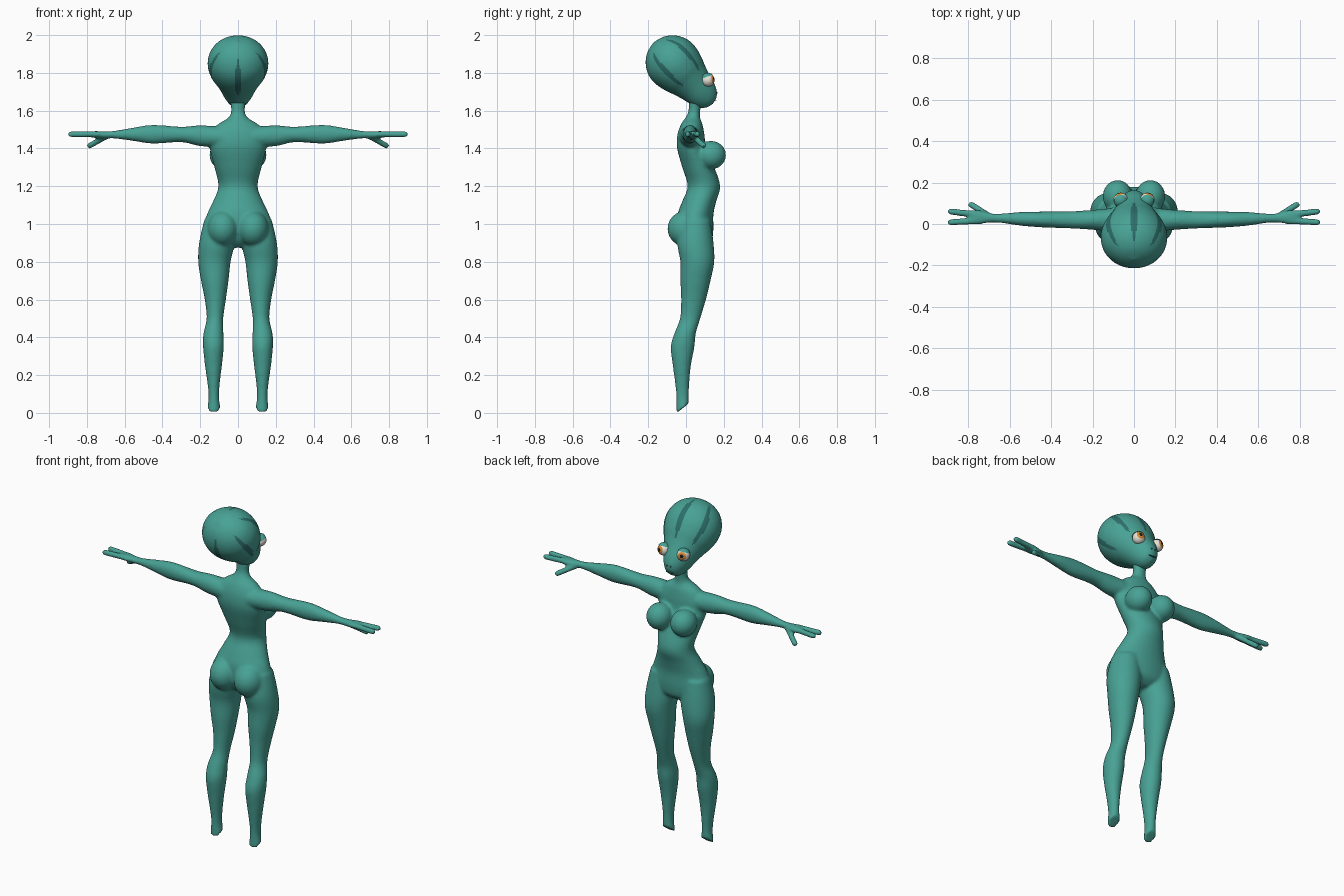
import bpy, bmesh, math
from mathutils import Vector as V, Matrix

old = bpy.data.objects.get("Cube")
if old:
    bpy.data.objects.remove(old)


def material(name, rgb):
    m = bpy.data.materials.new(name)
    m.use_nodes = True
    m.diffuse_color = (*rgb, 1)
    m.node_tree.nodes["Principled BSDF"].inputs["Base Color"].default_value = (*rgb, 1)
    return m


teal = material("teal skin", (0.065, 0.36, 0.30))
dark = material("dark teal", (0.026, 0.16, 0.145))
white = material("eye white", (0.8, 0.77, 0.7))
orange = material("orange iris", (0.7, 0.25, 0.03))
black = material("black pupil", (0.01, 0.01, 0.012))


def finish(bm, name, mats):
    bmesh.ops.recalc_face_normals(bm, faces=bm.faces)
    me = bpy.data.meshes.new(name)
    bm.to_mesh(me)
    bm.free()
    for m in mats:
        me.materials.append(m)
    for p in me.polygons:
        p.use_smooth = True
    ob = bpy.data.objects.new(name, me)
    bpy.context.collection.objects.link(ob)
    return ob


def loft(bm, stations, n=24, sub=4):
    """Skin smooth rings through stations of (centre, u axis, v axis)."""
    rings = []
    last = len(stations) - 1
    for i in range(last):
        p = [stations[max(0, min(last, i + k))] for k in (-1, 0, 1, 2)]
        for j in range(sub + (i == last - 1)):
            t = j / sub
            w = (-t + 2 * t**2 - t**3, 2 - 5 * t**2 + 3 * t**3,
                 t + 4 * t**2 - 3 * t**3, t**3 - t**2)
            c, u, v = (sum((p[k][a] * w[k] / 2 for k in range(4)), V()) for a in range(3))
            rings.append([bm.verts.new(c + u * math.cos(2 * math.pi * q / n)
                                       + v * math.sin(2 * math.pi * q / n)) for q in range(n)])
    faces = []
    for r, (a, b) in enumerate(zip(rings, rings[1:])):
        for q in range(n):
            k = (q + 1) % n
            faces.append((bm.faces.new((a[q], a[k], b[k], b[q])), r, q))
    bm.faces.new(rings[0])
    bm.faces.new(rings[-1])
    return faces


def ball(bm, centre, size):
    mat = Matrix.Translation(centre) @ Matrix.Diagonal((*size, 1))
    return bmesh.ops.create_uvsphere(bm, u_segments=32, v_segments=20, radius=1, matrix=mat)


def capsule(bm, a, b, r):
    a, b = V(a), V(b)
    d = (b - a).normalized()
    u = d.cross(V((0, 0, 1))).normalized()
    v = d.cross(u)
    loft(bm, [(a, u * r, v * r), (b, u * r, v * r)], n=16)
    for end in (a, b):
        ball(bm, end, (r, r, r))


# Torso and neck: z, y, half depth, half width
TORSO = [(1.67, .05, .035, .045), (1.63, .047, .032, .039), (1.59, .043, .032, .037),
         (1.56, .035, .04, .055), (1.525, .03, .058, .11), (1.47, .026, .072, .15),
         (1.40, .03, .077, .15), (1.30, .065, .085, .125), (1.20, .095, .086, .104),
         (1.12, .07, .09, .132), (1.05, .05, .095, .165), (.97, .05, .095, .187),
         (.91, .055, .08, .16), (.875, .055, .04, .07)]
# Leg: z, x, y, half width, half depth
LEG = [(1.02, .1, .05, .08, .08), (.9, .112, .05, .094, .096), (.8, .125, .06, .086, .09),
       (.7, .123, .05, .073, .08), (.6, .12, .04, .056, .066), (.5, .122, .022, .044, .054),
       (.42, .13, -.005, .053, .057), (.35, .13, -.018, .055, .063),
       (.25, .13, -.022, .045, .048), (.15, .129, -.02, .032, .037),
       (.08, .128, -.018, .028, .033)]
# Arm: x, y, z, half depth, half height
ARM = [(.08, .02, 1.46, .06, .055), (.2, .02, 1.467, .048, .055), (.3, .02, 1.474, .042, .041),
       (.45, .022, 1.475, .038, .05), (.55, .025, 1.475, .033, .036),
       (.65, .028, 1.473, .022, .021), (.7, .03, 1.472, .024, .019),
       (.76, .033, 1.474, .037, .018), (.795, .034, 1.475, .026, .012)]

body = bmesh.new()
loft(body, [(V((0, y, z)), V((w, 0, 0)), V((0, d, 0))) for z, y, d, w in TORSO], n=32)
for s in (1, -1):
    leg = [(V((s * x, y, z)), V((w, 0, 0)), V((0, d, 0))) for z, x, y, w, d in LEG]
    # slanted stump at the ankle
    leg.append((V((s * .128, -.018, .024)), V((.036, 0, 0)), V((0, .033, .026))))
    loft(body, leg)
    loft(body, [(V((s * x, y, z)), V((0, d, 0)), V((0, 0, h))) for x, y, z, d, h in ARM])
    # two fingers and a thumb
    capsule(body, (s * .75, .016, 1.475), (s * .885, .008, 1.475), .016)
    capsule(body, (s * .74, .045, 1.475), (s * .885, .06, 1.475), .016)
    capsule(body, (s * .69, .033, 1.467), (s * .785, .093, 1.415), .016)
    # chest and seat
    ball(body, (s * .079, .133, 1.365), (.072, .079, .075))
    ball(body, (s * .08, .0, .975), (.083, .098, .095))
figure = finish(body, "body", [teal])
mod = figure.modifiers.new("blend", "REMESH")
mod.mode = "VOXEL"
mod.voxel_size = .008
mod.use_smooth_shade = True
mod = figure.modifiers.new("soften", "SMOOTH")
mod.factor = .5
mod.iterations = 7

# Head: egg along a tilted axis; distance, half depth, half width
HEAD = [(-.147, .004, .004), (-.132, .06, .068), (-.095, .108, .122), (-.04, .139, .153),
        (.02, .144, .16), (.08, .131, .145), (.13, .112, .119), (.18, .096, .096),
        (.23, .083, .076), (.27, .064, .055), (.295, .037, .033), (.305, .004, .004)]
axis, up = V((0, .69, -.72)), V((0, .72, .69))
skull = V((0, -.07, 1.855))
N, SUB = 120, 5
bm = bmesh.new()
faces = loft(bm, [(skull + axis * t, up * d, V((w, 0, 0))) for t, d, w in HEAD], N, SUB)
first, final = 2 * SUB - 2, 6 * SUB
for f, r, q in faces:
    if first <= r < final:
        width = 6 * math.sin(math.pi * (r - first + 1) / (final - first + 1)) ** .5
        angle = (q + .5) * 360 / N
        for stripe in (0, 50, 115, 180, 245, 310):
            if abs((angle - stripe + 180) % 360 - 180) < width:
                f.material_index = 1
finish(bm, "striped_head", [teal, dark])

# Eyes with painted iris and pupil, and lids
for s, side in ((1, "left"), (-1, "right")):
    centre = V((s * .064, .116, 1.762))
    gaze = V((s * .3, .92, .15)).normalized()
    bm = bmesh.new()
    bmesh.ops.create_uvsphere(bm, u_segments=48, v_segments=32, radius=.035)
    turn = V((0, 0, 1)).rotation_difference(gaze).to_matrix().to_4x4()
    bmesh.ops.transform(bm, matrix=turn, verts=bm.verts)
    for f in bm.faces:
        c = f.calc_center_median().normalized().dot(gaze)
        f.material_index = 2 if c > .95 else 1 if c > .8 else 0
    bmesh.ops.translate(bm, vec=centre, verts=bm.verts)
    finish(bm, side + "_eye", [white, orange, black])

    bm = bmesh.new()
    bmesh.ops.create_uvsphere(bm, u_segments=48, v_segments=32, radius=.038)
    lid = V((0, -.35, .93)).normalized()
    bmesh.ops.transform(bm, matrix=V((0, 0, 1)).rotation_difference(lid).to_matrix().to_4x4(),
                        verts=bm.verts)
    gone = [f for f in bm.faces if f.calc_center_median().normalized().dot(lid) < .5]
    bmesh.ops.delete(bm, geom=gone, context="FACES")
    bmesh.ops.translate(bm, vec=centre, verts=bm.verts)
    finish(bm, side + "_eyelid", [teal])

    # nostril
    bm = bmesh.new()
    ball(bm, (s * .012, .164, 1.695), (.003, .004, .004))
    finish(bm, side + "_nostril", [dark])

# Mouth line
bm = bmesh.new()
ball(bm, (0, .156, 1.655), (.024, .006, .0025))
finish(bm, "mouth", [dark])
